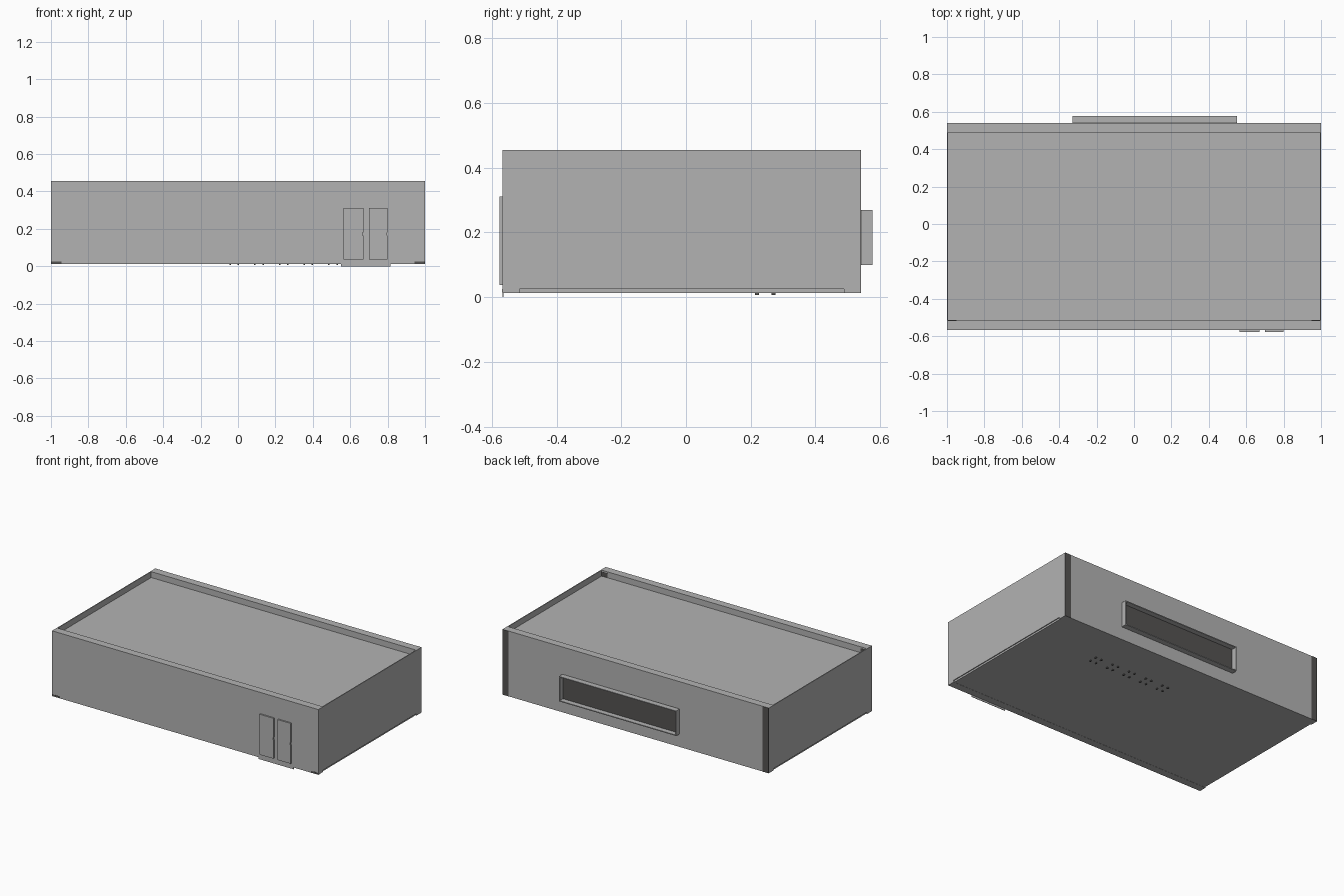
import bpy
import bmesh

default = bpy.data.objects.get("Cube")
if default:
    bpy.data.objects.remove(default, do_unlink=True)


def material(name, r, g, b):
    m = bpy.data.materials.new(name)
    m.diffuse_color = (r, g, b, 1)
    m.use_nodes = True
    for node in m.node_tree.nodes:
        if node.type == 'BSDF_PRINCIPLED':
            node.inputs["Base Color"].default_value = (r, g, b, 1)
    return m


grey = material("plain grey", 0.45, 0.45, 0.45)
dark = material("dark grey", 0.09, 0.088, 0.085)


def box(name, x, y, z, mat=grey):
    """Box from three (low, high) ranges."""
    bm = bmesh.new()
    bmesh.ops.create_cube(bm, size=1)
    for v in bm.verts:
        v.co = [r[0] if c < 0 else r[1] for c, r in zip(v.co, (x, y, z))]
    mesh = bpy.data.meshes.new(name)
    bm.to_mesh(mesh)
    bm.free()
    mesh.materials.append(mat)
    ob = bpy.data.objects.new(name, mesh)
    bpy.context.collection.objects.link(ob)
    return ob


FRONT, BACK = -0.567, 0.54
IN_FRONT, IN_BACK = -0.515, 0.488
BASE, TOP, ROOF = 0.012, 0.455, 0.415


def span(side, a, b):
    return tuple(sorted((side * a, side * b)))


# Main shell: thick front and back walls, thin sides, sunken roof
box("front_wall", (-1, 1), (FRONT, IN_FRONT), (BASE, TOP))
box("back_wall", (-1, 1), (IN_BACK, BACK), (BASE, TOP))
box("roof", (-0.994, 0.994), (IN_FRONT, IN_BACK), (ROOF - 0.02, ROOF))
box("floor", (-0.994, 0.994), (IN_FRONT, IN_BACK), (BASE + 0.001, 0.025))

for side, label in ((1, "left"), (-1, "right")):
    box(label + "_wall", span(side, 0.994, 1), (IN_FRONT, IN_BACK), (0.025, TOP))
    # Dark corner trim
    corner = span(side, 0.955, 1)
    box(label + "_back_corner_trim", corner, (BACK, BACK + 0.001), (BASE, TOP), dark)
    box(label + "_front_foot_trim", span(side, 0.945, 1),
        (FRONT - 0.001, FRONT), (0.015, 0.025), dark)
    box(label + "_parapet_trim", span(side, 0.95, 0.994),
        (IN_FRONT, IN_FRONT + 0.001), (ROOF, TOP - 0.01), dark)

# Pair of front doors, each with a small edge notch, and the threshold below
for label, x0, x1 in (("right", 0.565, 0.67), ("left", 0.70, 0.80)):
    y = (FRONT - 0.01, FRONT)
    box(label + "_door", (x0, x1 - 0.004), y, (0.037, 0.311))
    box(label + "_door_lower_edge", (x1 - 0.004, x1), y, (0.037, 0.165))
    box(label + "_door_upper_edge", (x1 - 0.004, x1), y, (0.18, 0.311))
box("threshold", (0.55, 0.815), (FRONT, FRONT + 0.003), (0, BASE))

# Back window: open frame around a dark pane
wx, wz, t = (-0.33, 0.55), (0.10, 0.27), 0.006
wy = (BACK, 0.577)
box("window_pane", wx, (BACK, BACK + 0.002), wz, dark)
box("window_frame_bottom", wx, wy, (wz[0], wz[0] + t))
box("window_frame_top", wx, wy, (wz[1] - t, wz[1]))
box("window_frame_right", (wx[0], wx[0] + t), wy, wz)
box("window_frame_left", (wx[1] - t, wx[1]), wy, wz)

# Small furniture feet showing below the floor, four per piece
for i in range(5):
    cx = -0.02 + i * 0.132
    for dx in (-0.022, 0.022):
        for cy in (0.22, 0.27):
            box("furniture_foot", (cx + dx - 0.004, cx + dx + 0.004),
                (cy - 0.006, cy + 0.006), (0.006, BASE + 0.002), dark)
